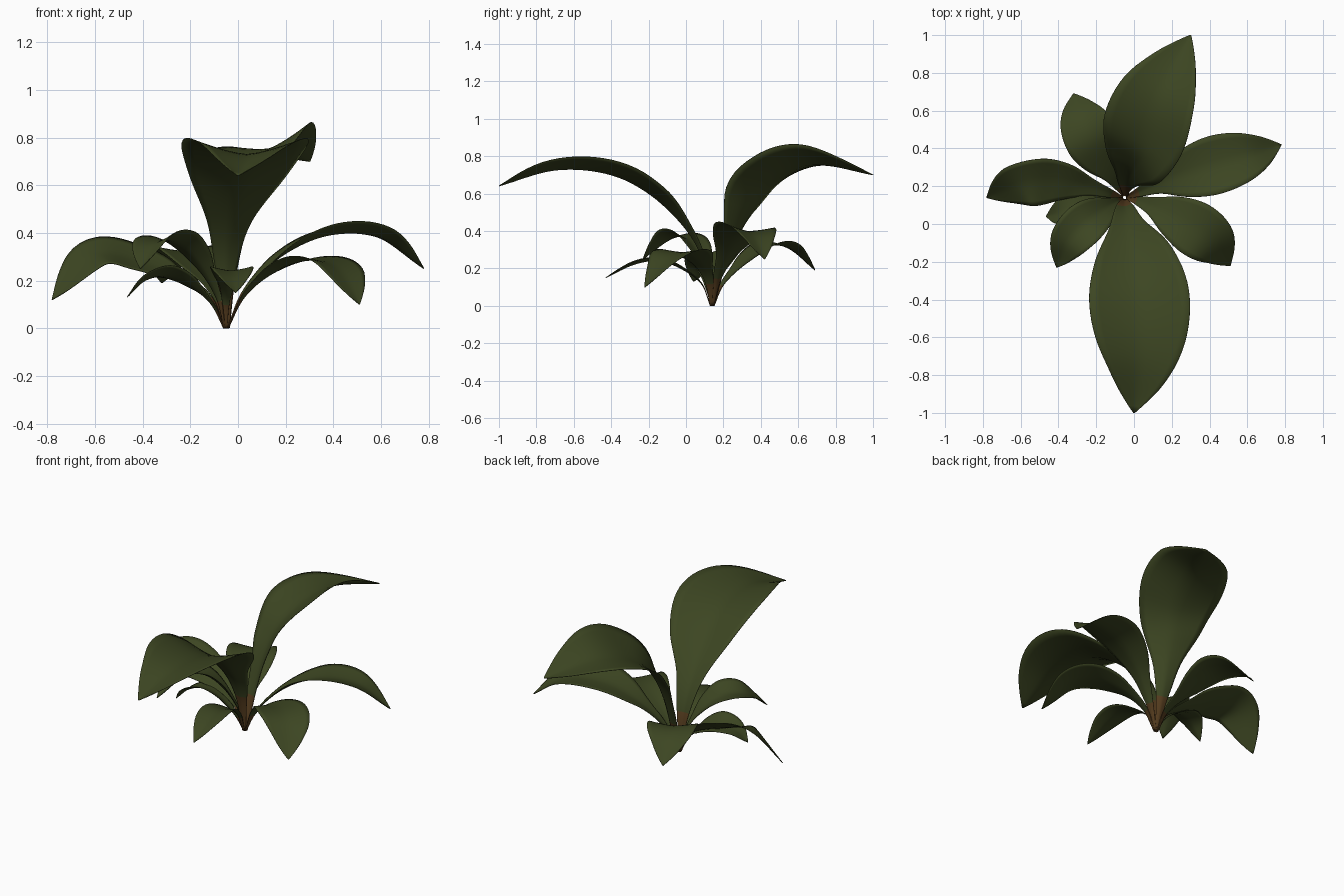
import bpy, bmesh, math
from mathutils import Vector

if "Cube" in bpy.data.objects:
    bpy.data.objects.remove(bpy.data.objects["Cube"])


def flat_colour(name, rgb):
    m = bpy.data.materials.new(name)
    m.diffuse_color = (*rgb, 1.0)
    m.use_nodes = True
    m.node_tree.nodes["Principled BSDF"].inputs["Base Color"].default_value = m.diffuse_color
    return m


GREEN = flat_colour("leaf green", (0.046, 0.061, 0.016))
BROWN = flat_colour("stalk brown", (0.090, 0.045, 0.013))

ROOT = Vector((-0.05, 0.14, 0.0))
ROWS, HALF_COLS = 40, 5


def smooth_path(pts, n):
    """Catmull-Rom curve through pts, resampled evenly by length."""
    p = [2 * pts[0] - pts[1]] + pts + [2 * pts[-1] - pts[-2]]
    fine = []
    for i in range(1, len(p) - 2):
        a, b, c, d = p[i - 1:i + 3]
        for k in range(30):
            u = k / 30
            fine.append(0.5 * (2 * b + (c - a) * u + (2 * a - 5 * b + 4 * c - d) * u ** 2
                               + (3 * b - a - 3 * c + d) * u ** 3))
    fine.append(pts[-1])
    dist = [0.0]
    for a, b in zip(fine, fine[1:]):
        dist.append(dist[-1] + (b - a).length)
    out, j = [], 0
    for i in range(n + 1):
        s = dist[-1] * i / n
        while j < len(fine) - 2 and dist[j + 1] < s:
            j += 1
        f = (s - dist[j]) / max(dist[j + 1] - dist[j], 1e-9)
        out.append(fine[j].lerp(fine[j + 1], min(f, 1)))
    return out


# half-width along the blade, as a share of the widest point
PROFILE = smooth_path([Vector((t, w, 0)) for t, w in (
    (0, .05), (.1, .11), (.18, .19), (.3, .36), (.45, .77), (.6, 1.0),
    (.74, .90), (.87, .54), (.95, .24), (1, .015))], 80)


def blade_width(t):
    for a, b in zip(PROFILE, PROFILE[1:]):
        if t <= b.x:
            return a.y + (b.y - a.y) * (t - a.x) / (b.x - a.x)
    return PROFILE[-1].y


def leaf(name, half, fold, roll, path):
    """Curved blade: midrib path, widest half-width, upward fold, roll in degrees."""
    pts = [Vector(q) for q in path]
    out = pts[-1] - ROOT
    out.z = 0
    pts.insert(0, ROOT + out.normalized() * 0.010)
    mid = smooth_path(pts, ROWS)
    bm = bmesh.new()
    grid = []
    for i, c in enumerate(mid):
        t = i / ROWS
        tan = (mid[min(i + 1, ROWS)] - mid[max(i - 1, 0)]).normalized()
        head = Vector((tan.x, tan.y, 0)) + out.normalized() * 0.15
        side = head.cross(Vector((0, 0, 1))).normalized()
        side = (side - tan * side.dot(tan)).normalized()
        up = side.cross(tan)
        r = math.radians(roll) * min(1, t * 2.5)
        side, up = side * math.cos(r) + up * math.sin(r), up * math.cos(r) - side * math.sin(r)
        w = half * blade_width(t)
        row = []
        for k in range(-HALF_COLS, HALF_COLS + 1):
            u = k / HALF_COLS
            v = c + side * (w * u) + up * (w * fold * abs(u) ** 1.4)
            v.z = max(v.z, 0.0)
            row.append(bm.verts.new(v))
        grid.append(row)
    for i in range(ROWS):
        for k in range(2 * HALF_COLS):
            f = bm.faces.new((grid[i][k], grid[i][k + 1], grid[i + 1][k + 1], grid[i + 1][k]))
            f.smooth = True
            f.material_index = 1 if i / ROWS < 0.15 else 0   # brown stalk
    bm.normal_update()
    me = bpy.data.meshes.new(name)
    bm.to_mesh(me)
    bm.free()
    me.materials.append(GREEN)
    me.materials.append(BROWN)
    ob = bpy.data.objects.new(name, me)
    bpy.context.collection.objects.link(ob)
    mod = ob.modifiers.new("thickness", 'SOLIDIFY')
    mod.thickness = 0.003
    mod.offset = 0


# two tall leaves
leaf("tall_front_leaf", .265, .28, 0,
     [(-.05, .09, .24), (-.035, -.01, .42), (.005, -.2, .60), (.03, -.42, .705),
      (.035, -.7, .725), (0, -1.0, .64)])
leaf("tall_back_leaf", .235, .28, 14,
     [(-.04, .22, .25), (-.005, .31, .50), (.05, .43, .66), (.14, .68, .755), (.30, 1.0, .70)])

# right side leaves
leaf("right_leaf", .155, .22, 6,
     [(.03, .17, .15), (.18, .235, .30), (.38, .295, .39), (.6, .36, .38), (.78, .42, .25)])
leaf("front_right_leaf", .145, .12, 0,
     [(.03, .12, .14), (.15, .07, .24), (.3, -.01, .285), (.42, -.10, .25), (.51, -.22, .10)])

# left side leaves
leaf("left_leaf", .135, .10, 25,
     [(-.12, .16, .13), (-.25, .2, .215), (-.42, .23, .285), (-.6, .21, .305), (-.78, .14, .12)])
leaf("front_left_leaf", .115, .28, -6,
     [(-.09, .12, .14), (-.17, .07, .28), (-.26, 0, .36), (-.35, -.1, .355), (-.41, -.23, .25)])
leaf("low_left_leaf", .095, .2, -15,
     [(-.11, .12, .10), (-.2, .11, .18), (-.3, .09, .22), (-.39, .06, .20), (-.465, .04, .13)])
leaf("back_left_leaf", .145, .15, 0,
     [(-.08, .2, .12), (-.15, .32, .24), (-.22, .45, .32), (-.28, .57, .30), (-.32, .69, .19)])

# small leaf under the tall front one
leaf("low_front_leaf", .09, .2, 0,
     [(-.05, .08, .12), (-.04, -.03, .2), (-.03, -.15, .24), (-.02, -.28, .22), (-.01, -.43, .15)])
